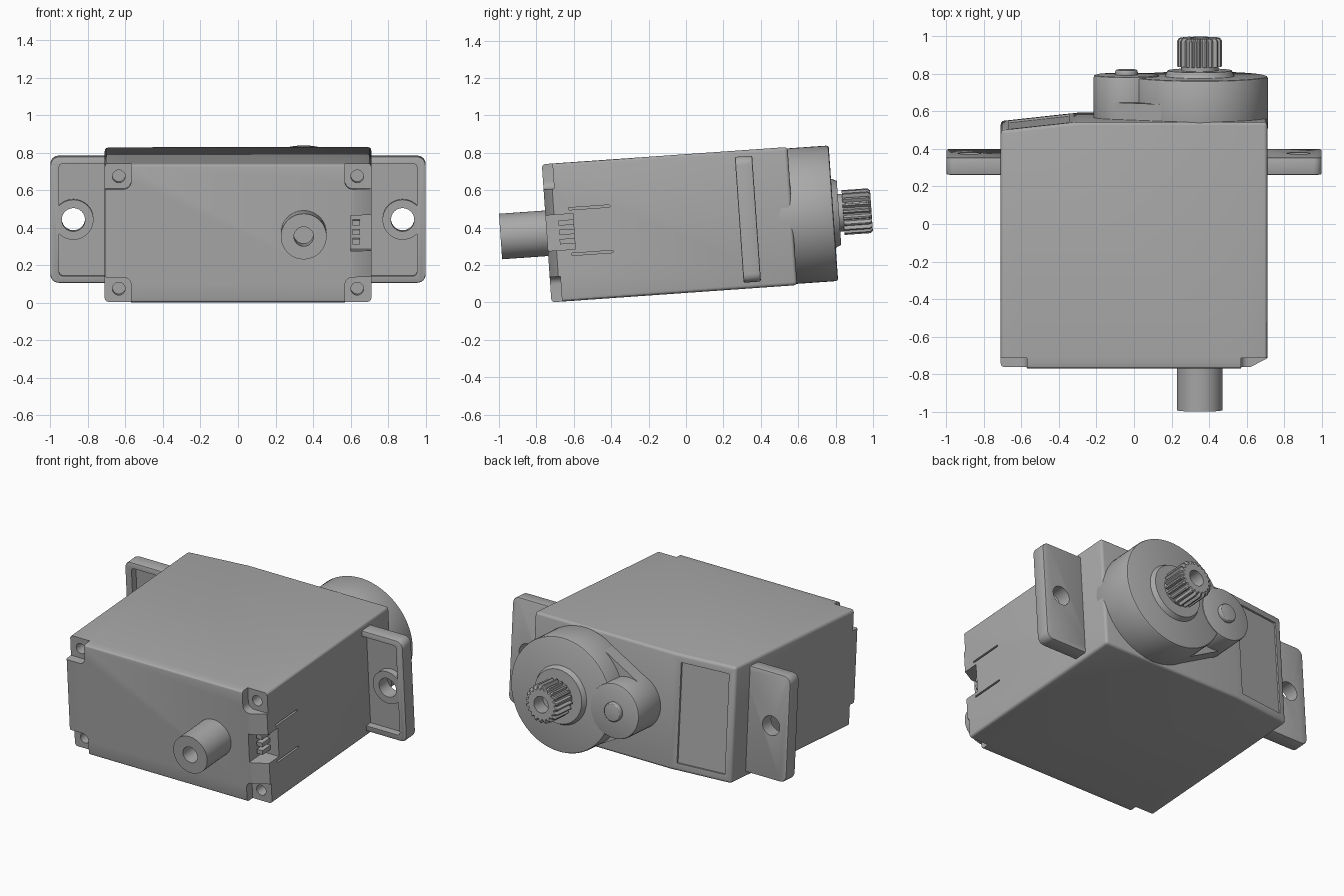
import bpy, bmesh, math
from mathutils import Matrix

cube = bpy.data.objects.get("Cube")
if cube:
    bpy.data.objects.remove(cube, do_unlink=True)

grey = bpy.data.materials.new("mid grey")
grey.use_nodes = True
grey.diffuse_color = (0.4, 0.4, 0.4, 1)
grey.node_tree.nodes["Principled BSDF"].inputs["Base Color"].default_value = (0.4, 0.4, 0.4, 1)

parts = []


def prism(name, outline, lo, hi, axis="y", scale_end=1.0, centre=(0, 0)):
    """Extrude an outline along y or z, optionally tapering the far end."""
    bm = bmesh.new()
    rings = []
    for d, s in ((lo, 1.0), (hi, scale_end)):
        pts = [(centre[0] + (a - centre[0]) * s, centre[1] + (b - centre[1]) * s) for a, b in outline]
        rings.append([bm.verts.new((a, d, b) if axis == "y" else (a, b, d)) for a, b in pts])
    n = len(outline)
    bm.faces.new(rings[0])
    bm.faces.new(rings[1])
    for i in range(n):
        j = (i + 1) % n
        bm.faces.new((rings[0][i], rings[0][j], rings[1][j], rings[1][i]))
    bmesh.ops.recalc_face_normals(bm, faces=bm.faces)
    me = bpy.data.meshes.new(name)
    bm.to_mesh(me)
    bm.free()
    me.materials.append(grey)
    ob = bpy.data.objects.new(name, me)
    bpy.context.collection.objects.link(ob)
    parts.append(ob)
    return ob


def arc(cx, cz, r, a0, a1, n):
    return [(cx + r * math.cos(math.radians(a0 + (a1 - a0) * i / n)),
             cz + r * math.sin(math.radians(a0 + (a1 - a0) * i / n))) for i in range(n + 1)]


def circle(cx, cz, r, n=48):
    return arc(cx, cz, r, 0, 360, n)[:-1]


def rounded(x0, x1, z0, z1, r):
    return (arc(x1 - r, z1 - r, r, 0, 90, 6) + arc(x0 + r, z1 - r, r, 90, 180, 6)
            + arc(x0 + r, z0 + r, r, 180, 270, 6) + arc(x1 - r, z0 + r, r, 270, 360, 6))


def rect(x0, x1, z0, z1):
    return [(x0, z0), (x1, z0), (x1, z1), (x0, z1)]


def bake(ob):
    """Turn the modifiers of an object into plain mesh."""
    bpy.context.view_layer.update()
    dg = bpy.context.evaluated_depsgraph_get()
    me = bpy.data.meshes.new_from_object(ob.evaluated_get(dg))
    ob.modifiers.clear()
    ob.data = me


def bevel(ob, width, segments=3):
    m = ob.modifiers.new("bevel", "BEVEL")
    m.width, m.segments = width, segments
    m.limit_method, m.angle_limit = "ANGLE", math.radians(40)
    bake(ob)
    return ob


def boolean(ob, tool, op="DIFFERENCE"):
    m = ob.modifiers.new("boolean", "BOOLEAN")
    m.operation, m.solver, m.object = op, "EXACT", tool
    bake(ob)
    parts.remove(tool)
    bpy.data.objects.remove(tool, do_unlink=True)


SHAFT = 0.35
LOBE = -0.04
R, r = 0.363, 0.175

# Case, with one end sloping away
case = prism("case", [(-0.71, -0.747), (0.71, -0.747), (0.71, 0.57), (-0.3, 0.57), (-0.71, 0.525)],
             -0.37, 0.37, "z")
bevel(case, 0.018)

# Screw pads sunk into the four corners, each with a screw hole
for sx in (-1, 1):
    for sz in (-1, 1):
        pad = [(sx * a, sz * b) for a, b in rounded(0.57, 0.85, 0.235, 0.5, 0.04)]
        boolean(case, prism("pad_cutter", pad, -0.9, -0.69))
        boolean(case, prism("screw_cutter", circle(sx * 0.635, sz * 0.3, 0.034, 24), -0.8, -0.6))

# Sloped edge, cable opening and latch slots on the left side
boolean(case, prism("slope_cutter", [(0.62, -0.748), (0.62, -0.8), (0.8, -0.8), (0.8, -0.653)],
                    -0.236, 0.236, "z"))
boolean(case, prism("cable_cutter", rect(0.6, 0.8, -0.095, 0.095), -0.85, -0.6))
for z in (-0.122, 0.122):
    boolean(case, prism("slot_cutter", rect(0.695, 0.8, z - 0.006, z + 0.006), -0.62, -0.4))

# Sunken label panel on the sloping end
slope = 0.045 / 0.41
lx0, lx1 = -0.665, -0.345
y0, y1 = [0.57 + (x + 0.3) * slope - 0.012 for x in (lx0, lx1)]
boolean(case, prism("label_cutter", [(lx0, y0), (lx1, y1), (lx1, 0.7), (lx0, 0.7)], -0.32, 0.32, "z"))

# Cable pins in the opening
for i in range(3):
    z = -0.05 + i * 0.05
    prism("cable_pin", rect(0.61, 0.65, z - 0.014, z + 0.014), -0.68, -0.59)

# Mounting ears: rimmed plates with a bossed screw hole
for side, s in (("left", 1), ("right", -1)):
    def flip(pts):
        return [(s * a, b) for a, b in pts]
    ear = prism(side + "_ear", flip(rounded(0.66, 1.0, -0.337, 0.337, 0.045)), 0.285, 0.378)
    bevel(ear, 0.008, 2)
    boolean(ear, prism("recess_cutter", flip(rounded(0.68, 0.953, -0.3, 0.3, 0.02)), 0.2, 0.33))
    boolean(ear, prism("ear_boss", flip(circle(0.877, 0, 0.107)), 0.288, 0.36), "UNION")
    boolean(ear, prism("hole_cutter", flip(circle(0.877, 0, 0.062)), 0.1, 0.6))

# Gear housing: big drum, small lobe and a lower web joining them
drum = bevel(prism("gear_drum", circle(SHAFT, 0, R, 96), 0.5, 0.79), 0.012, 2)
bevel(prism("gear_lobe", circle(LOBE, 0, r, 64), 0.5, 0.797), 0.012, 2)
t = math.degrees(math.acos((R - r) / (SHAFT - LOBE)))
web = arc(SHAFT, 0, R - 0.002, t - 180, 180 - t, 64) + arc(LOBE, 0, r - 0.002, 180 - t, 180 + t, 32)
prism("gear_web", web, 0.5, 0.66)
bevel(prism("lobe_pin", circle(LOBE, 0, 0.06, 32), 0.78, 0.825), 0.012, 3)

# Output shaft: collar, neck and toothed spline with a screw hole
prism("shaft_collar", circle(SHAFT, 0, 0.19), 0.78, 0.82, scale_end=0.9, centre=(SHAFT, 0))
prism("shaft_neck", circle(SHAFT, 0, 0.1), 0.8, 0.86)
teeth = 20
gear = []
for i in range(teeth * 4):
    a = math.tau * i / (teeth * 4)
    rad = 0.12 if i % 4 < 2 else 0.102
    gear.append((SHAFT + rad * math.cos(a), rad * math.sin(a)))
spline = prism("output_spline", gear, 0.842, 0.98)
tip = prism("spline_tip", gear, 0.98, 0.994, scale_end=0.9, centre=(SHAFT, 0))
for ob in (spline, tip):
    boolean(ob, prism("bore_cutter", circle(SHAFT, 0, 0.052, 32), 0.9, 1.2))

# Support stub on the other end of the shaft axis
stub = prism("support_stub", circle(SHAFT, 0, 0.122), -0.994, -0.7)
boolean(stub, prism("stub_cutter", circle(SHAFT, 0, 0.052, 32), -1.2, -0.8))

# Tilt everything into its resting pose and shade it
pose = Matrix.Translation((0, 0, 0.422)) @ Matrix.Rotation(math.radians(4.0), 4, "X")
bpy.ops.object.select_all(action="DESELECT")
for ob in parts:
    ob.data.transform(pose)
    ob.select_set(True)
bpy.context.view_layer.objects.active = case
bpy.ops.object.shade_smooth_by_angle(angle=math.radians(30))
